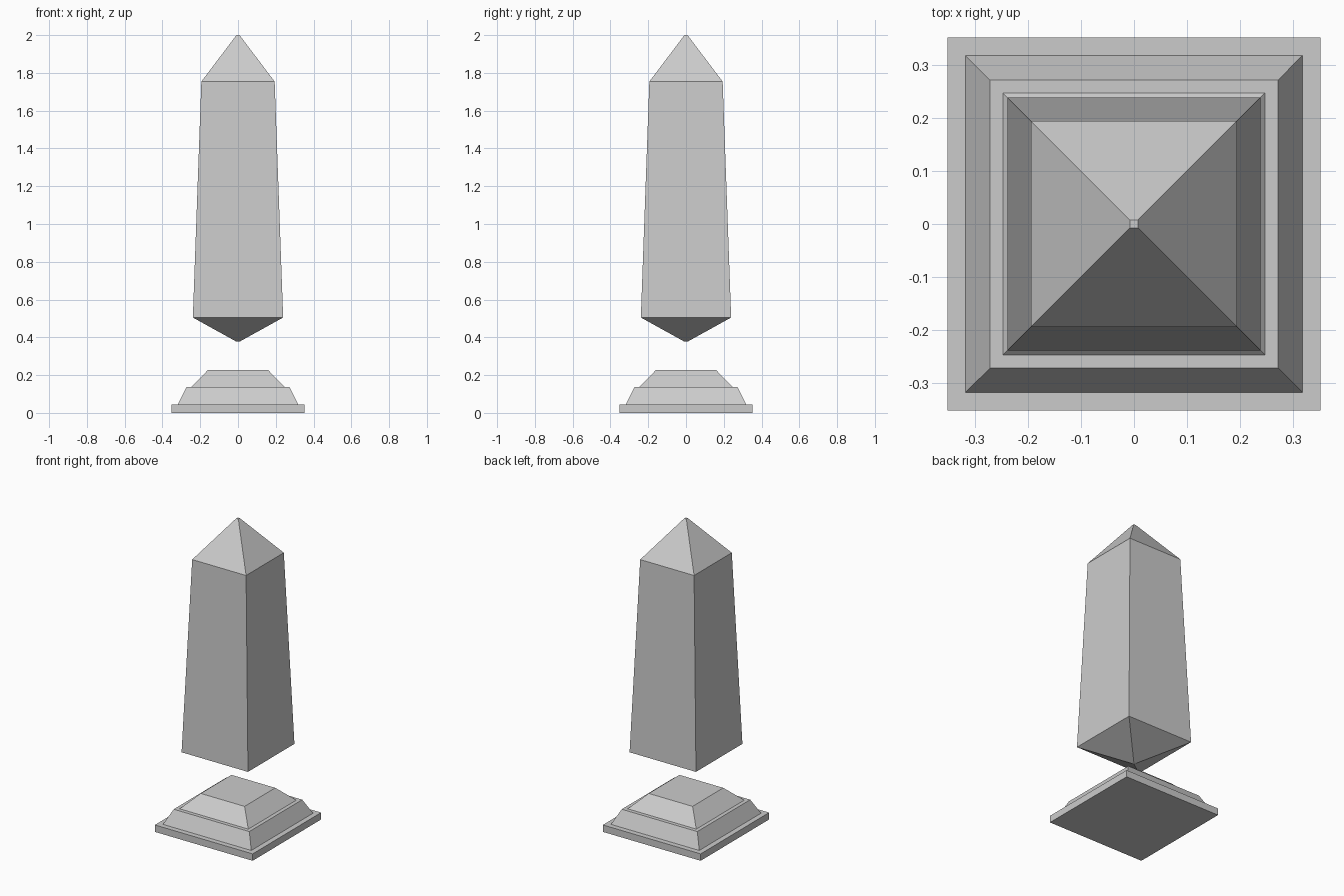
import bpy, bmesh

if "Cube" in bpy.data.objects:
    bpy.data.objects.remove(bpy.data.objects["Cube"])


def square_loft(name, profile):
    """Stack square rings given as (half_width, z) and cap both ends."""
    bm = bmesh.new()
    rings = [[bm.verts.new((sx * h, sy * h, z))
              for sx, sy in ((-1, -1), (1, -1), (1, 1), (-1, 1))]
             for h, z in profile]
    for low, high in zip(rings, rings[1:]):
        for i in range(4):
            j = (i + 1) % 4
            bm.faces.new((low[i], low[j], high[j], high[i]))
    bm.faces.new(rings[0][::-1])
    bm.faces.new(rings[-1])
    bmesh.ops.recalc_face_normals(bm, faces=bm.faces)
    mesh = bpy.data.meshes.new(name)
    bm.to_mesh(mesh)
    bm.free()
    obj = bpy.data.objects.new(name, mesh)
    bpy.context.collection.objects.link(obj)
    return obj


# Stepped pedestal: square slab, then two sloped tiers with ledges
square_loft("pedestal", [
    (0.352, 0.0), (0.352, 0.045),
    (0.318, 0.045), (0.272, 0.138),
    (0.247, 0.138), (0.158, 0.228),
])

# Floating obelisk: inverted point, tapering shaft, blunt pyramid cap
square_loft("obelisk", [
    (0.010, 0.378), (0.239, 0.505),
    (0.194, 1.754), (0.008, 2.0),
])
